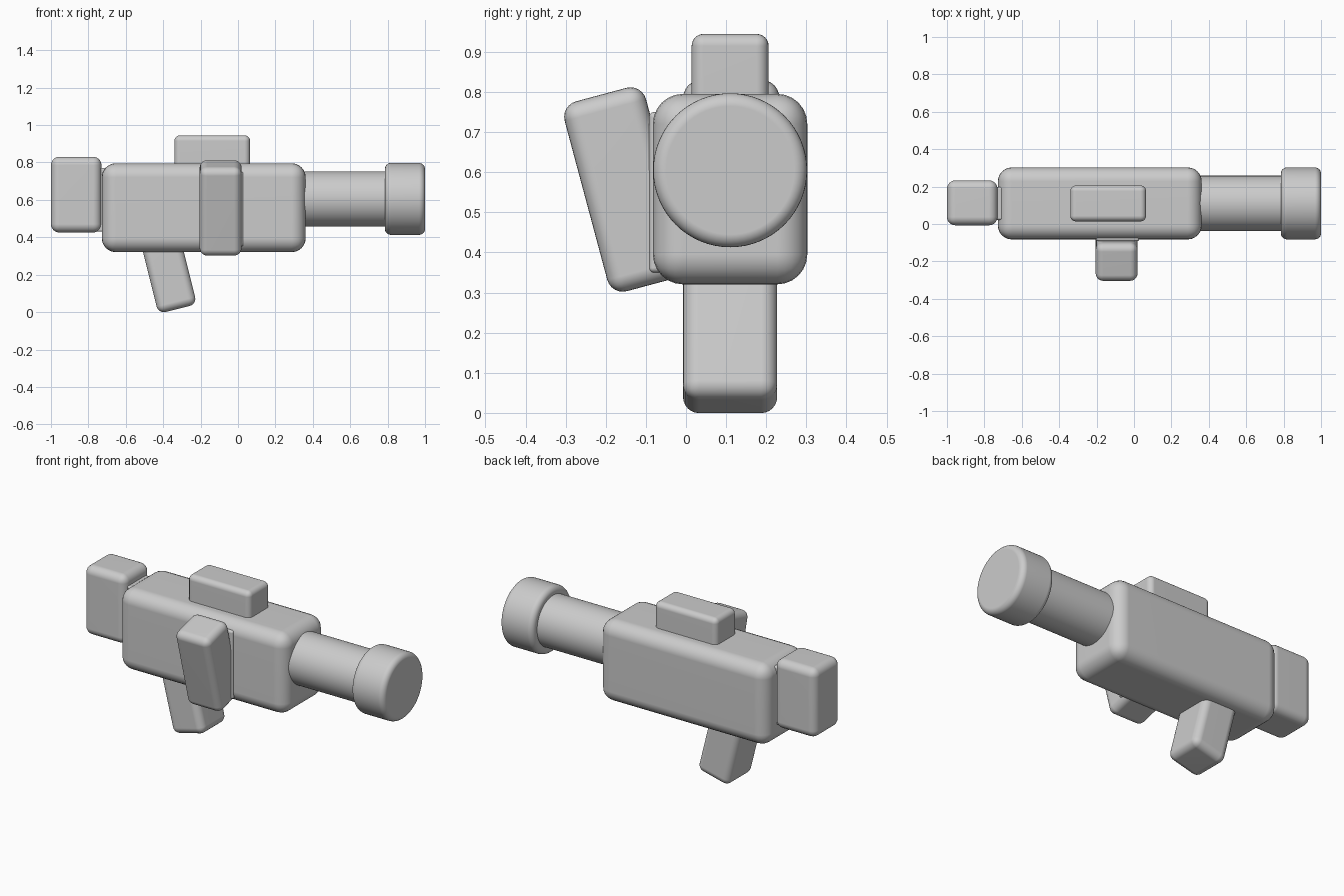
import bpy, bmesh, math
from mathutils import Matrix, Vector

if "Cube" in bpy.data.objects:
    bpy.data.objects.remove(bpy.data.objects["Cube"], do_unlink=True)

grey = bpy.data.materials.new("plain_grey")
grey.use_nodes = True
grey.diffuse_color = (0.6, 0.6, 0.6, 1)
grey.node_tree.nodes["Principled BSDF"].inputs["Base Color"].default_value = (0.6, 0.6, 0.6, 1)

AXIS_Y = 0.11   # shared centre line of barrel, body, stock and grip
AXIS_Z = 0.605


def finish(name, bm, radius, matrix):
    """Round the hard edges, place the part and shade it smoothly."""
    if radius:
        hard = [e for e in bm.edges if e.calc_face_angle(0) > math.radians(40)]
        bmesh.ops.bevel(bm, geom=hard, offset=radius, segments=6, profile=0.5,
                        affect='EDGES', clamp_overlap=True)
    bmesh.ops.transform(bm, matrix=matrix, verts=bm.verts)
    bmesh.ops.recalc_face_normals(bm, faces=bm.faces)
    mesh = bpy.data.meshes.new(name)
    bm.to_mesh(mesh)
    bm.free()
    mesh.materials.append(grey)
    obj = bpy.data.objects.new(name, mesh)
    bpy.context.collection.objects.link(obj)
    bpy.ops.object.select_all(action='DESELECT')
    obj.select_set(True)
    bpy.context.view_layer.objects.active = obj
    bpy.ops.object.shade_smooth_by_angle(angle=math.radians(35))
    obj.modifiers.new("even_shading", 'WEIGHTED_NORMAL').keep_sharp = True


def rounded_box(name, centre, size, radius, tilt=0, axis='X'):
    bm = bmesh.new()
    bmesh.ops.create_cube(bm, size=1)
    bmesh.ops.scale(bm, vec=Vector(size), verts=bm.verts)
    place = Matrix.Translation(centre) @ Matrix.Rotation(math.radians(tilt), 4, axis)
    finish(name, bm, radius, place)


def tube(name, x0, x1, r, radius):
    bm = bmesh.new()
    bmesh.ops.create_cone(bm, cap_ends=True, segments=64, radius1=r, radius2=r, depth=x1 - x0)
    place = Matrix.Translation(((x0 + x1) / 2, AXIS_Y, AXIS_Z)) @ Matrix.Rotation(math.pi / 2, 4, 'Y')
    finish(name, bm, radius, place)


# Main body and the block on top
rounded_box("body", (-0.183, AXIS_Y, 0.558), (1.09, 0.385, 0.475), 0.075)
rounded_box("top_sight", (-0.138, AXIS_Y, 0.845), (0.405, 0.192, 0.2), 0.03)

# Rear stock with its short joint
rounded_box("stock", (-0.865, AXIS_Y + 0.003, 0.628), (0.27, 0.24, 0.405), 0.045)
rounded_box("stock_joint", (-0.725, AXIS_Y, 0.6), (0.06, 0.175, 0.34), 0.01)

# Barrel and muzzle
tube("barrel", 0.3, 0.85, 0.148, 0)
tube("muzzle", 0.785, 1.0, 0.192, 0.032)

# Grip leaning forward at its foot
rounded_box("grip", (-0.377, AXIS_Y, 0.235), (0.212, 0.235, 0.45), 0.04, -14, 'Y')

# Slanted magazine on the front side with its seat
rounded_box("magazine", (-0.093, -0.148, 0.557), (0.224, 0.21, 0.49), 0.04, 15, 'X')
rounded_box("magazine_seat", (-0.088, -0.07, 0.55), (0.232, 0.044, 0.4), 0.012)
